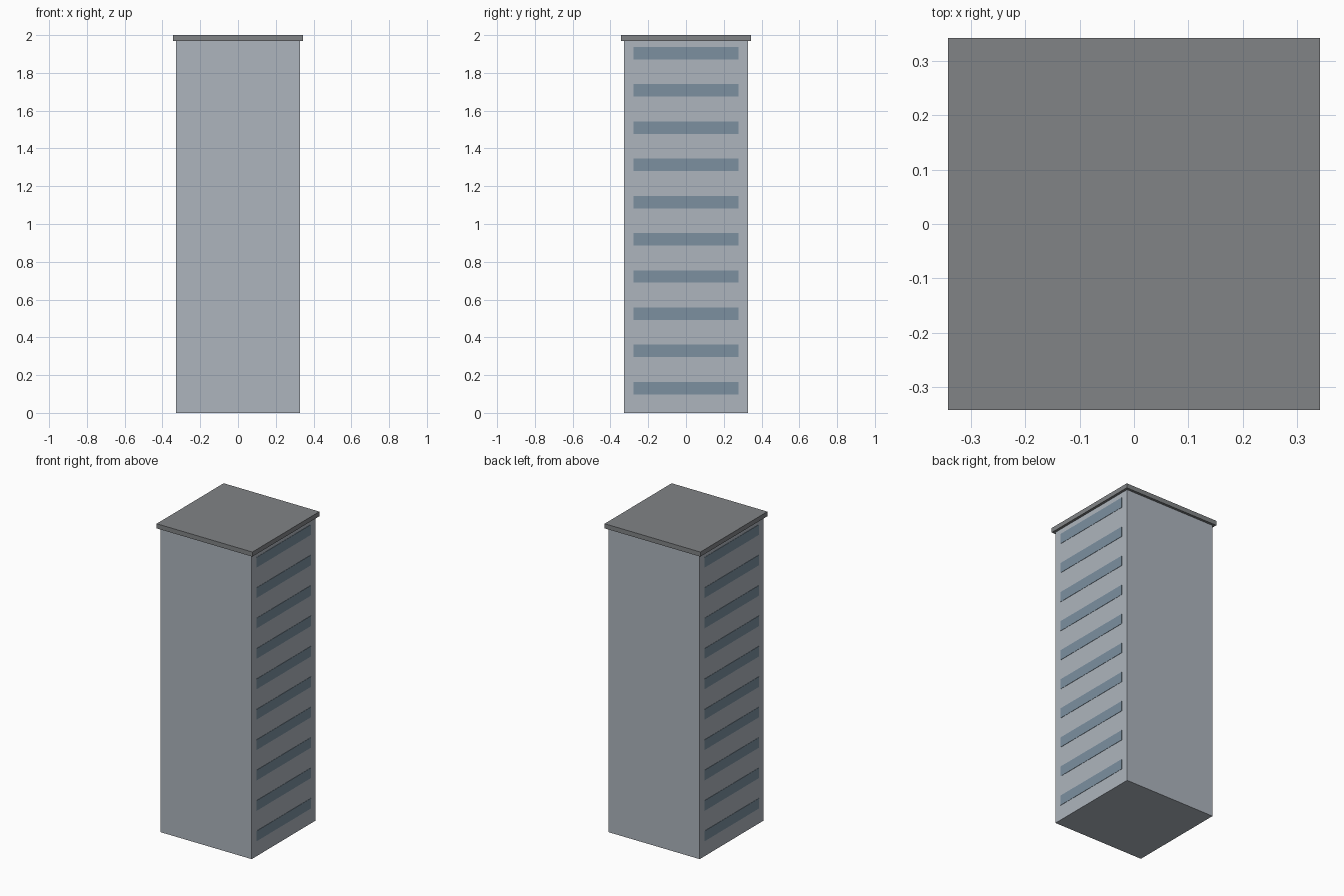
import bpy

if "Cube" in bpy.data.objects:
    bpy.data.objects.remove(bpy.data.objects["Cube"])

FLOORS = 10
HALF = 0.327        # half width of the tower
ROOF_HALF = 0.343   # half width of the roof slab


def material(name, rgb):
    m = bpy.data.materials.new(name)
    m.diffuse_color = (*rgb, 1.0)
    m.use_nodes = True
    m.node_tree.nodes["Principled BSDF"].inputs["Base Color"].default_value = m.diffuse_color
    return m


def box(name, lo, hi, mat):
    centre = [(a + b) / 2 for a, b in zip(lo, hi)]
    bpy.ops.mesh.primitive_cube_add(size=1, location=centre)
    ob = bpy.context.object
    ob.name = name
    ob.scale = [b - a for a, b in zip(lo, hi)]
    bpy.ops.object.transform_apply(location=False, rotation=False, scale=True)
    ob.data.materials.append(mat)
    return ob


concrete = material("concrete", (0.42, 0.46, 0.51))
roofing = material("roofing", (0.22, 0.23, 0.24))
glass = material("glass", (0.20, 0.28, 0.35))

# Tower body and overhanging roof slab
box("tower_body", (-HALF, -HALF, 0), (HALF, HALF, 1.97), concrete)
box("roof_slab", (-ROOF_HALF, -ROOF_HALF, 1.97), (ROOF_HALF, ROOF_HALF, 2.0), roofing)

# One thin window band per floor on the left and right sides
for i in range(FLOORS):
    z = 0.131 + i * 0.197
    for side, s in (("left", -1), ("right", 1)):
        x0, x1 = sorted((s * (HALF - 0.003), s * (HALF + 0.002)))
        box(f"window_band_{side}_{i + 1}",
            (x0, -0.278, z - 0.033), (x1, 0.278, z + 0.033), glass)
